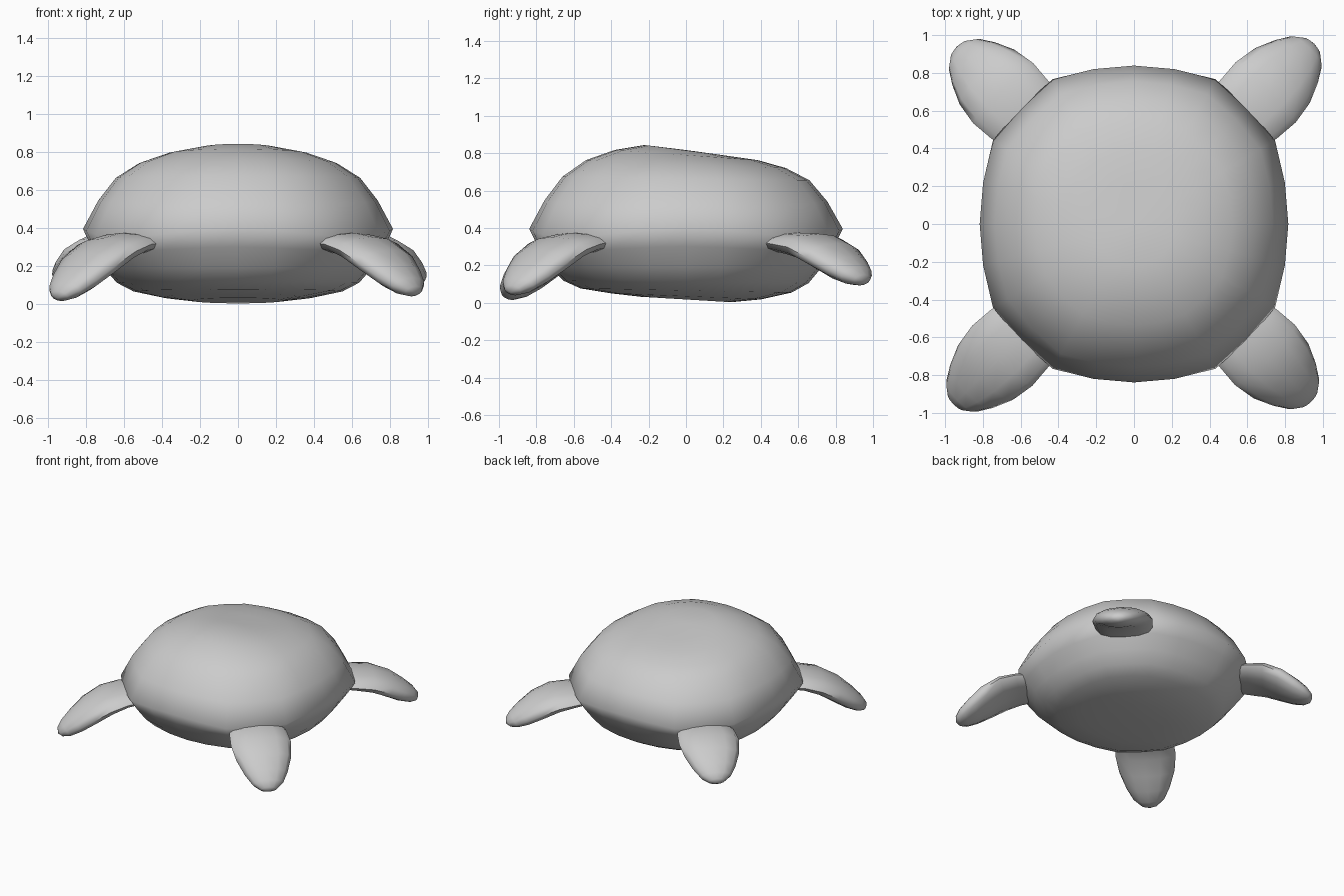
import bpy, bmesh, math
from mathutils import Vector

if "Cube" in bpy.data.objects:
    bpy.data.objects.remove(bpy.data.objects["Cube"])


def build(name, rings, start, end):
    """Skin a list of closed rings and close both ends with a fan."""
    bm = bmesh.new()
    loops = [[bm.verts.new(p) for p in ring] for ring in rings]
    n = len(loops[0])
    for a, b in zip(loops, loops[1:]):
        for i in range(n):
            j = (i + 1) % n
            bm.faces.new((a[i], a[j], b[j], b[i]))
    for loop, tip in ((loops[0], start), (loops[-1], end)):
        v = bm.verts.new(tip)
        for i in range(n):
            bm.faces.new((loop[i], loop[(i + 1) % n], v))
    bmesh.ops.recalc_face_normals(bm, faces=bm.faces)
    mesh = bpy.data.meshes.new(name)
    bm.to_mesh(mesh)
    bm.free()
    ob = bpy.data.objects.new(name, mesh)
    bpy.context.collection.objects.link(ob)
    bpy.ops.object.select_all(action='DESELECT')
    ob.select_set(True)
    bpy.context.view_layer.objects.active = ob
    bpy.ops.object.shade_smooth_by_angle(angle=math.radians(65))
    return ob


# shell: rings of (radius, height, fall towards the back, drop at the corners)
PROFILE = [(.24, .018, .06, 0), (.40, .035, .04, 0), (.56, .066, .02, 0),
           (.65, .112, .01, 0), (.72, .19, 0, 0), (.785, .30, 0, .02),
           (.832, .395, 0, .04), (.75, .545, .005, .015), (.655, .665, .015, 0),
           (.53, .742, .04, 0), (.38, .79, .07, 0), (.22, .815, .13, 0)]

# outline factor every 15 degrees: round sides, blunted corners
OUTLINE = [1, 1.012, 1.055, 1.04, 1.055, 1.012]


def shell_ring(r, z, k, drop, n=24):
    ring = []
    for i in range(n):
        a = 2 * math.pi * i / n
        f = 1 + (OUTLINE[i % 6] - 1) * r / .83
        y = r * f * math.sin(a) * 1.008
        ring.append((r * f * math.cos(a) * .982, y,
                     z - k * y - drop * math.sin(2 * a) ** 2))
    return ring


build("shell_body", [shell_ring(*p) for p in PROFILE], (0, 0, .018), (0, 0, .817))

# flippers: (distance out, height, half width, half thickness)
FLIPPER = [(.72, .325, .19, .05), (.86, .315, .215, .06), (.98, .283, .225, .073),
           (1.10, .215, .205, .08), (1.20, .14, .16, .072), (1.27, .09, .115, .055),
           (1.31, .062, .06, .033)]


def flipper(name, sx, sy, reach, lift):
    out = Vector((sx, sy, 0)).normalized()
    side = Vector((-out.y, out.x, 0))
    up = Vector((0, 0, 1))
    pts = []
    for s, z, w, t in FLIPPER:
        f = max(0, (s - .86) / .45)
        pts.append((out * (s + reach * f) + up * (z + lift * f), w, t))
    rings = []
    for i, (c, w, t) in enumerate(pts):
        tangent = (pts[min(i + 1, len(pts) - 1)][0] - pts[max(i - 1, 0)][0]).normalized()
        normal = side.cross(tangent).normalized()
        rings.append([c + side * w * math.cos(a) + normal * t * math.sin(a)
                      for a in (2 * math.pi * k / 12 for k in range(12))])
    tip = pts[-1][0] + (pts[-1][0] - pts[-2][0]).normalized() * .02
    build(name, rings, pts[0][0], tip)


flipper("front_right_flipper", 1, -1, .0, .005)
flipper("front_left_flipper", -1, -1, .022, -.02)
flipper("back_left_flipper", -1, 1, .0, .07)
flipper("back_right_flipper", 1, 1, .022, .06)
